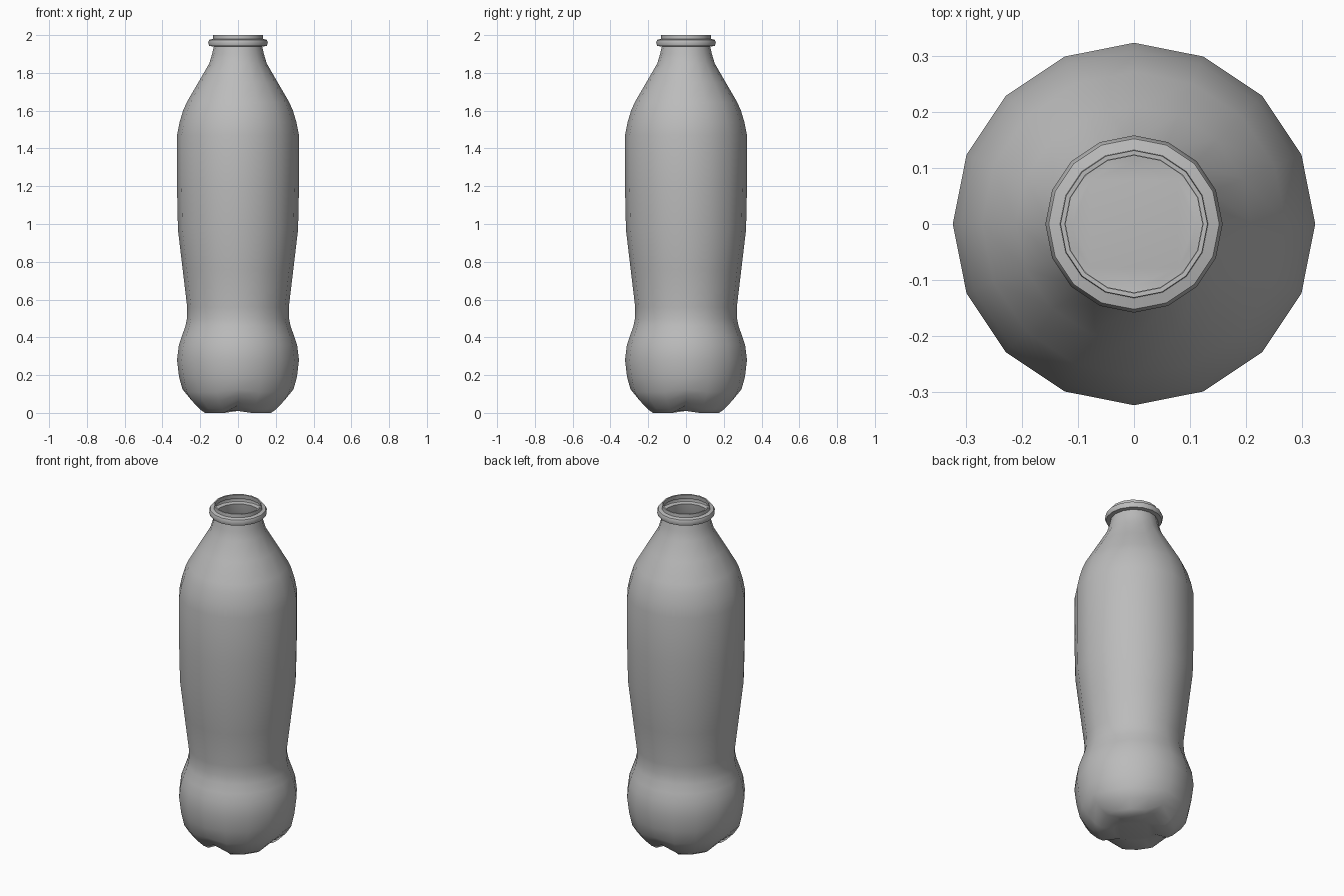
import bpy, bmesh, math

if "Cube" in bpy.data.objects:
    bpy.data.objects.remove(bpy.data.objects["Cube"])

SIDES = 16

grey = bpy.data.materials.new("bottle_grey")
grey.diffuse_color = (0.5, 0.5, 0.5, 1)
grey.use_nodes = True
grey.node_tree.nodes["Principled BSDF"].inputs["Base Color"].default_value = grey.diffuse_color

# Outer profile from base to mouth: radius, height, notch lift, notch radius change
PROFILE = [
    (0.11, 0.01, 0.0, 0.0),
    (0.19, 0.005, 0.035, 0.0),
    (0.22, 0.02, 0.045, 0.02),
    (0.265, 0.065, 0.025, 0.0),
    (0.294, 0.11, 0.015, 0.0),
    (0.312, 0.19, 0, 0), (0.323, 0.28, 0, 0), (0.313, 0.36, 0, 0),
    (0.296, 0.41, 0, 0), (0.278, 0.46, 0, 0), (0.27, 0.50, 0, 0),
    (0.269, 0.56, 0, 0), (0.293, 0.76, 0, 0), (0.318, 0.97, 0, 0),
    (0.323, 1.20, 0, 0), (0.323, 1.47, 0, 0), (0.309, 1.54, 0, 0),
    (0.291, 1.60, 0, 0), (0.271, 1.645, 0, 0), (0.21, 1.75, 0, 0),
    (0.152, 1.85, 0, 0), (0.137, 1.90, 0, 0), (0.128, 1.94, 0, 0),
    (0.152, 1.942, 0, 0), (0.158, 1.96, 0, 0), (0.152, 1.975, 0, 0),
    (0.132, 1.98, 0, 0), (0.131, 2.0, 0, 0),
]

bm = bmesh.new()
rings = []
for r, z, lift, widen in PROFILE:
    ring = []
    for i in range(SIDES):
        a = 2 * math.pi * i / SIDES
        notch = i % (SIDES // 4) == 0      # four notches between the feet
        rr = r + (widen if notch else 0)
        zz = z + (lift if notch else 0)
        if z == 0.005 and not notch:
            zz = 0.0
        ring.append(bm.verts.new((rr * math.cos(a), rr * math.sin(a), zz)))
    rings.append(ring)

# Side walls
for low, high in zip(rings, rings[1:]):
    for i in range(SIDES):
        j = (i + 1) % SIDES
        bm.faces.new((low[i], low[j], high[j], high[i]))

# Closed base
bm.faces.new(list(reversed(rings[0])))

mesh = bpy.data.meshes.new("bottle_body")
bm.to_mesh(mesh)
bm.free()
body = bpy.data.objects.new("bottle_body", mesh)
bpy.context.collection.objects.link(body)
mesh.materials.append(grey)

# Thin wall, open at the mouth
wall = body.modifiers.new("wall", 'SOLIDIFY')
wall.thickness = 0.008
wall.offset = -1

bpy.context.view_layer.objects.active = body
body.select_set(True)
bpy.ops.object.modifier_apply(modifier="wall")
bpy.ops.object.shade_smooth_by_angle(angle=math.radians(50))
